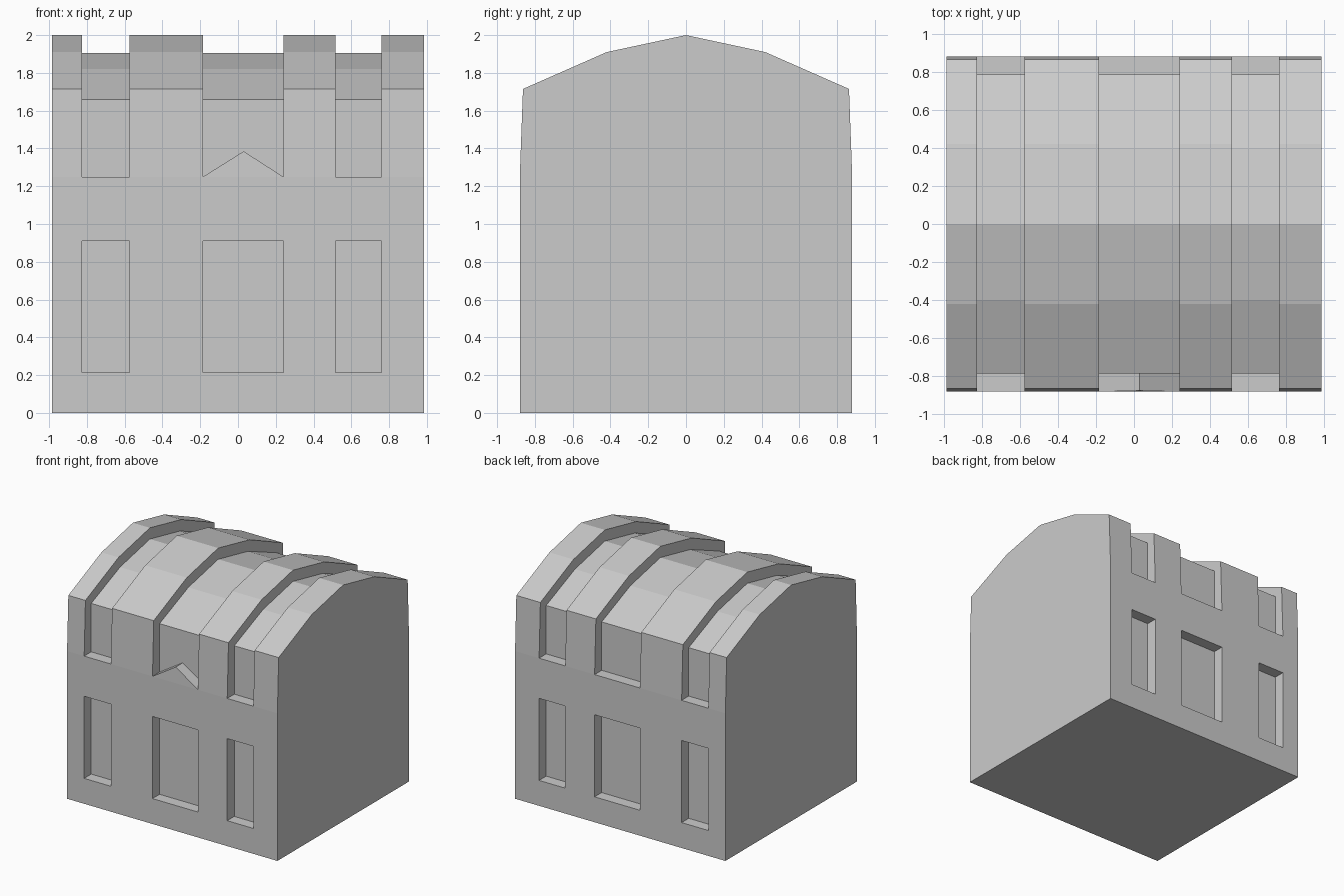
import bpy
import bmesh

if "Cube" in bpy.data.objects:
    bpy.data.objects.remove(bpy.data.objects["Cube"])

stone = bpy.data.materials.new("light_grey_stone")
stone.diffuse_color = (0.6, 0.6, 0.6, 1)
stone.use_nodes = True
stone.node_tree.nodes["Principled BSDF"].inputs["Base Color"].default_value = stone.diffuse_color


def prism(name, outline, axis, a, b):
    """Extrude a closed 2D outline along x (outline is y,z) or y (outline is x,z)."""
    bm = bmesh.new()
    if axis == "x":
        verts = [bm.verts.new((a, p, q)) for p, q in outline]
        move = (b - a, 0, 0)
    else:
        verts = [bm.verts.new((p, a, q)) for p, q in outline]
        move = (0, b - a, 0)
    face = bm.faces.new(verts)
    ext = bmesh.ops.extrude_face_region(bm, geom=[face])
    new = [g for g in ext["geom"] if isinstance(g, bmesh.types.BMVert)]
    bmesh.ops.translate(bm, verts=new, vec=move)
    bmesh.ops.recalc_face_normals(bm, faces=bm.faces)
    mesh = bpy.data.meshes.new(name)
    bm.to_mesh(mesh)
    bm.free()
    mesh.materials.append(stone)
    ob = bpy.data.objects.new(name, mesh)
    bpy.context.collection.objects.link(ob)
    return ob


def cut(target, cutter):
    """Subtract the cutter, which stays hidden."""
    cutter.hide_render = True
    cutter.hide_viewport = True
    mod = target.modifiers.new("cut_" + cutter.name, "BOOLEAN")
    mod.operation = "DIFFERENCE"
    mod.solver = "EXACT"
    mod.object = cutter


def mirrored(half):
    """Complete a left-hand outline that ends on the centre line."""
    return half + [(-y, z) for y, z in reversed(half[:-1])]


# Main block with slightly tapering upper walls and a faceted barrel roof
body = prism("building_body", mirrored([
    (-0.88, 0), (-0.88, 1.25), (-0.863, 1.715), (-0.42, 1.91), (0, 2.0)]),
    "x", -0.985, 0.985)

# Bays: each has a groove over the roof and a window recess low on both walls
groove = mirrored([(-1.2, 2.3), (-1.2, 1.25), (-0.785, 1.25),
                   (-0.785, 1.66), (-0.40, 1.82), (0, 1.905)])
bays = {"left": (-0.825, -0.575), "middle": (-0.185, 0.24), "right": (0.515, 0.76)}
for side, (x0, x1) in bays.items():
    channel = prism(side + "_roof_groove_cutter", groove, "x", x0, x1)
    if side == "middle":
        # Pointed gable left standing on the front sill
        gable = prism("gable_cutter", [
            (x0 - 0.1, 1.1), (x1 + 0.1, 1.1), (x1, 1.25),
            (0.03, 1.385), (x0, 1.25)], "y", -1.4, -0.7)
        cut(channel, gable)
    cut(body, channel)
    window = [(x0, 0.215), (x1, 0.215), (x1, 0.91), (x0, 0.91)]
    cut(body, prism(side + "_front_window_cutter", window, "y", -1.2, -0.785))
    cut(body, prism(side + "_back_window_cutter", window, "y", 0.785, 1.2))
